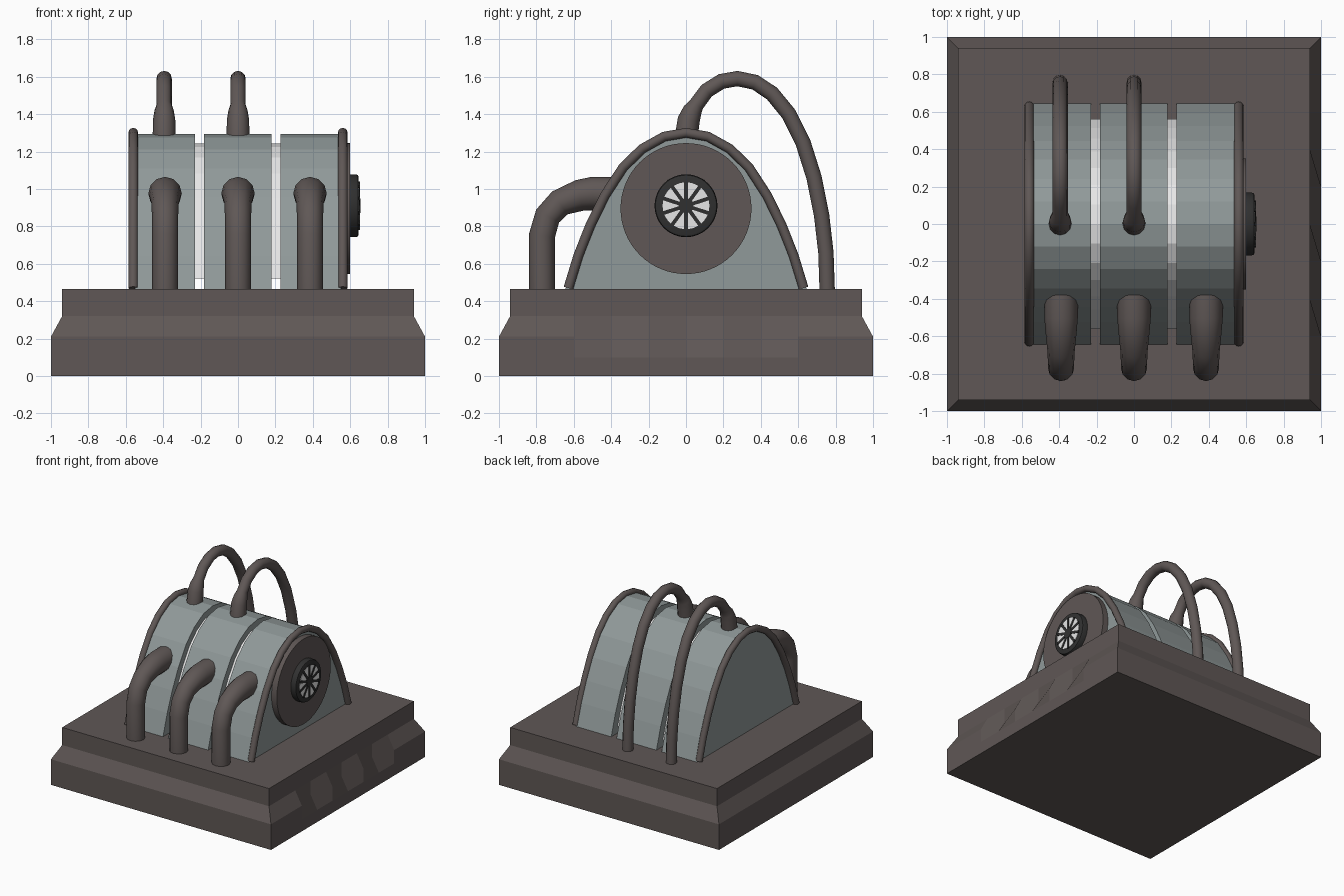
import bpy, bmesh, math
from mathutils import Matrix

cube = bpy.data.objects.get("Cube")
if cube:
    bpy.data.objects.remove(cube, do_unlink=True)


def material(name, rgb):
    m = bpy.data.materials.new(name)
    m.use_nodes = True
    m.diffuse_color = (*rgb, 1)
    node = next(n for n in m.node_tree.nodes if n.type == 'BSDF_PRINCIPLED')
    node.inputs["Base Color"].default_value = (*rgb, 1)
    return m


BROWN = material("warm dark brown", (0.115, 0.096, 0.092))
GREY = material("blue grey", (0.28, 0.32, 0.32))
BLACK = material("near black", (0.03, 0.03, 0.03))
WHITE = material("off white", (0.8, 0.8, 0.8))


def finish(name, bm, mat):
    bmesh.ops.recalc_face_normals(bm, faces=bm.faces)
    mesh = bpy.data.meshes.new(name)
    bm.to_mesh(mesh)
    bm.free()
    mesh.materials.append(mat)
    ob = bpy.data.objects.new(name, mesh)
    bpy.context.collection.objects.link(ob)
    return ob


def smooth(ob, angle=40):
    bpy.ops.object.select_all(action='DESELECT')
    ob.select_set(True)
    bpy.context.view_layer.objects.active = ob
    bpy.ops.object.shade_smooth_by_angle(angle=math.radians(angle))


def prism(name, outline, x0, x1, mat):
    """Extrude a y-z outline along x."""
    bm = bmesh.new()
    face = bm.faces.new([bm.verts.new((x0, y, z)) for y, z in outline])
    ext = bmesh.ops.extrude_face_region(bm, geom=[face])
    moved = [v for v in ext["geom"] if isinstance(v, bmesh.types.BMVert)]
    bmesh.ops.translate(bm, verts=moved, vec=(x1 - x0, 0, 0))
    return finish(name, bm, mat)


def disc(name, r, x0, x1, z, mat, sides=48, bevel=0):
    bm = bmesh.new()
    place = Matrix.Translation(((x0 + x1) / 2, 0, z)) @ Matrix.Rotation(math.pi / 2, 4, 'Y')
    bmesh.ops.create_cone(bm, cap_ends=True, segments=sides, radius1=r, radius2=r,
                          depth=x1 - x0, matrix=place)
    if bevel:
        rim = [e for e in bm.edges if all(v.co.x > x1 - 0.001 for v in e.verts)]
        bmesh.ops.bevel(bm, geom=rim, offset=bevel, segments=2, affect='EDGES', profile=0.5)
    ob = finish(name, bm, mat)
    smooth(ob)
    return ob


def tube(name, x, path, radius, mat):
    """Sweep a round section along (y, z, radius factor) points."""
    cu = bpy.data.curves.new(name, 'CURVE')
    cu.dimensions = '3D'
    cu.bevel_depth = radius
    cu.bevel_resolution = 4
    cu.use_fill_caps = True
    sp = cu.splines.new('POLY')
    sp.points.add(len(path) - 1)
    for p, (y, z, f) in zip(sp.points, path):
        p.co = (x, y, z, 1)
        p.radius = f
    cu.materials.append(mat)
    ob = bpy.data.objects.new(name, cu)
    bpy.context.collection.objects.link(ob)
    bpy.ops.object.select_all(action='DESELECT')
    ob.select_set(True)
    bpy.context.view_layer.objects.active = ob
    bpy.ops.object.convert(target='MESH')
    smooth(bpy.context.object)


# Stepped plinth, with three dents on the left side
TOP = 0.465
stations = [-1, -0.6, -0.4, -0.2, 0, 0.2, 0.4, 0.6, 1]
levels = [(0, 1), (0.1, 1), (0.21, 1), (0.32, 0.94), (TOP, 0.94)]
bm = bmesh.new()
rings = []
for z, half in levels:
    ring = [bm.verts.new((-half, -half, z))]
    for y in stations:
        dent = 0.06 if z == 0.21 and y in (-0.4, 0, 0.4) else 0
        ring.append(bm.verts.new((half - dent, max(-half, min(half, y)), z)))
    ring.append(bm.verts.new((-half, half, z)))
    rings.append(ring)
for low, high in zip(rings, rings[1:]):
    for i in range(len(low)):
        j = (i + 1) % len(low)
        bm.faces.new((low[i], low[j], high[j], high[i]))
bm.faces.new(rings[0])
bm.faces.new(rings[-1])
finish("plinth", bm, BROWN)

# Arched housing in three segments around a smaller core
half_arch = [(0.645, TOP), (0.59, 0.64), (0.525, 0.80), (0.445, 0.96),
             (0.345, 1.11), (0.24, 1.21), (0.12, 1.275)]
arch = half_arch + [(0, 1.295)] + [(-y, z) for y, z in reversed(half_arch)]
for name, x0, x1 in (("right_housing", -0.55, -0.23), ("middle_housing", -0.183, 0.18),
                     ("left_housing", 0.228, 0.55)):
    prism(name, arch, x0, x1, GREY)
MID = 0.89
core = [(y * 0.87, MID + (z - MID) * 0.87) for y, z in arch]
prism("inner_core", core, -0.5, 0.5, WHITE)

# Rounded rims along both end arches
for side, x in (("right", -0.56), ("left", 0.56)):
    tube(side + "_rim", x, [(y * 0.975, z + 0.005, 1) for y, z in arch], 0.026, BROWN)

# Round end plate with a fan
FAN_Z = 0.91
disc("end_plate", 0.35, 0.54, 0.598, 0.895, BROWN, 64)
disc("fan_housing", 0.168, 0.59, 0.645, FAN_Z, BLACK, 48, 0.015)
disc("fan_face", 0.125, 0.64, 0.648, FAN_Z, WHITE)
disc("fan_hub", 0.04, 0.64, 0.654, FAN_Z, BLACK, 24)
bm = bmesh.new()
SPOKES = 10
for i in range(SPOKES):
    turn = Matrix.Rotation(2 * math.pi * i / SPOKES, 4, 'X')
    shape = Matrix.Translation((0.648, 0, 0.08)) @ Matrix.Diagonal((0.008, 0.02, 0.1, 1))
    bmesh.ops.create_cube(bm, size=1, matrix=Matrix.Translation((0, 0, FAN_Z)) @ turn @ shape)
finish("fan_spokes", bm, BLACK)

# Thick elbow pipes at the front
elbow = [(-0.77, TOP - 0.01, 1), (-0.77, 0.75, 1), (-0.74, 0.855, 1), (-0.675, 0.925, 1.05),
         (-0.57, 0.965, 1.2), (-0.50, 0.975, 1.28), (-0.38, 0.975, 1.28)]
for name, x in (("right", -0.39), ("middle", 0), ("left", 0.385)):
    tube(name + "_front_pipe", x, elbow, 0.07, BROWN)

# Thin hoses looping from the crown to the back of the plinth
hose = [(0, 1.27, 1.5), (0.015, 1.37, 1.45), (0.035, 1.42, 1.25), (0.055, 1.45, 1),
        (0.11, 1.525, 1), (0.19, 1.575, 1), (0.275, 1.59, 1), (0.37, 1.57, 1),
        (0.46, 1.51, 1), (0.55, 1.40, 1), (0.625, 1.25, 1), (0.685, 1.06, 1),
        (0.725, 0.86, 1), (0.748, 0.66, 1), (0.755, TOP - 0.01, 1)]
for name, x in (("right", -0.395), ("middle", 0)):
    tube(name + "_hose", x, hose, 0.041, BROWN)
